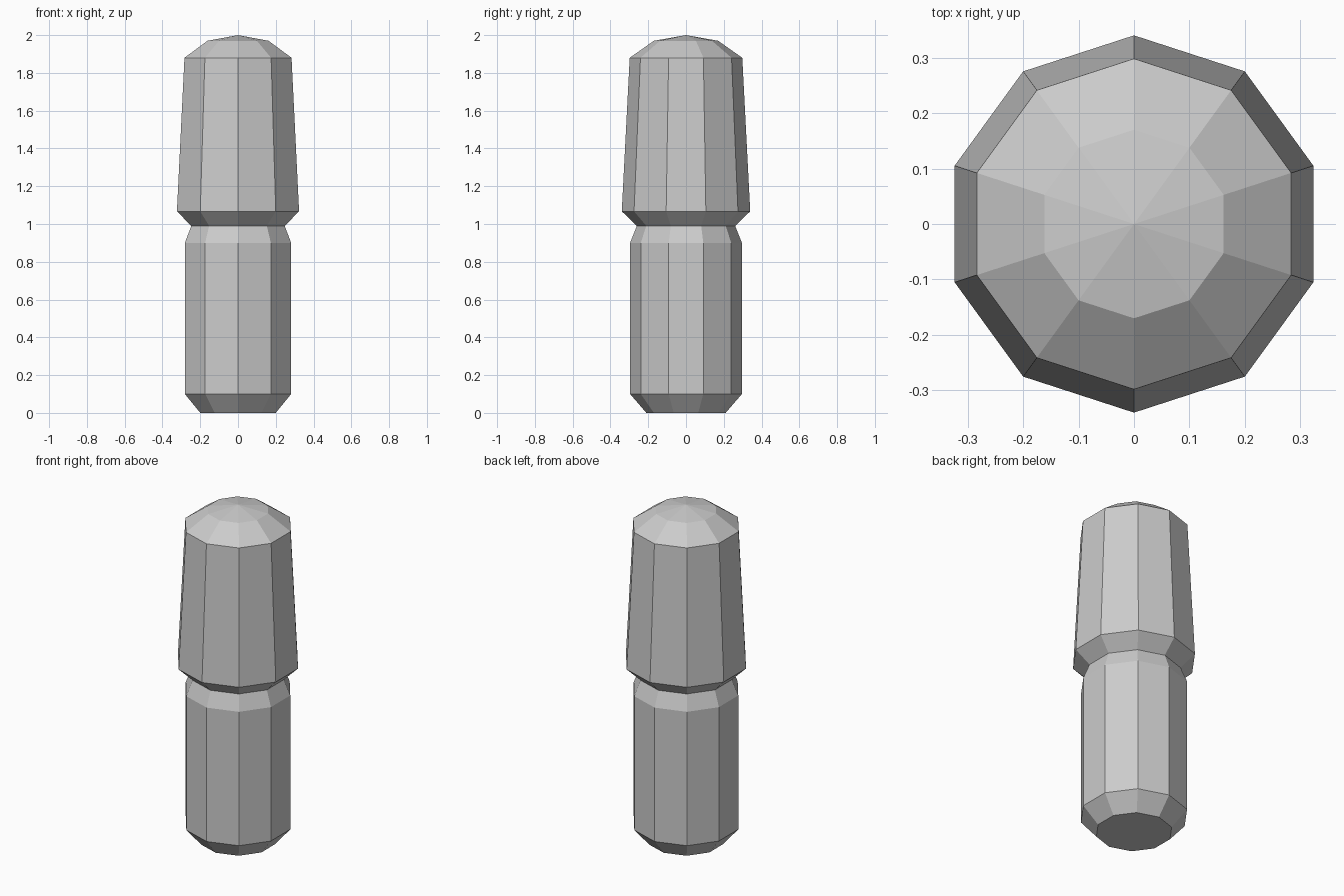
import bpy, bmesh, math

if "Cube" in bpy.data.objects:
    bpy.data.objects.remove(bpy.data.objects["Cube"])

SIDES = 10

# One plain grey for the whole peg
grey = bpy.data.materials.new("light_grey")
grey.diffuse_color = (0.6, 0.6, 0.6, 1)
grey.use_nodes = True
grey.node_tree.nodes["Principled BSDF"].inputs["Base Color"].default_value = grey.diffuse_color


def lathe(name, profile, cap_bottom=False, apex=None):
    """Flat-faced ten-sided solid from (radius, z) rings, with a corner on +y."""
    bm = bmesh.new()
    rings = []
    for r, z in profile:
        rings.append([bm.verts.new((r * math.sin(a), r * math.cos(a), z))
                      for a in (-2 * math.pi * i / SIDES for i in range(SIDES))])
    for low, high in zip(rings, rings[1:]):
        for i in range(SIDES):
            j = (i + 1) % SIDES
            bm.faces.new((low[i], low[j], high[j], high[i]))
    if cap_bottom:
        bm.faces.new(rings[0][::-1])
    if apex is not None:
        tip = bm.verts.new((0, 0, apex))
        for i in range(SIDES):
            bm.faces.new((rings[-1][i], rings[-1][(i + 1) % SIDES], tip))
    mesh = bpy.data.meshes.new(name)
    bm.to_mesh(mesh)
    bm.free()
    mesh.materials.append(grey)
    obj = bpy.data.objects.new(name, mesh)
    bpy.context.collection.objects.link(obj)
    return obj


NECK = (0.26, 0.99)

# Straight lower shaft with chamfered foot and tapered shoulder
lathe("lower_shaft", [(0.21, 0), (0.296, 0.10), (0.296, 0.90), NECK], cap_bottom=True)

# Flared, tapering grip with a shallow domed top
lathe("upper_grip", [NECK, (0.34, 1.067), (0.298, 1.88), (0.17, 1.97)], apex=2.0)
